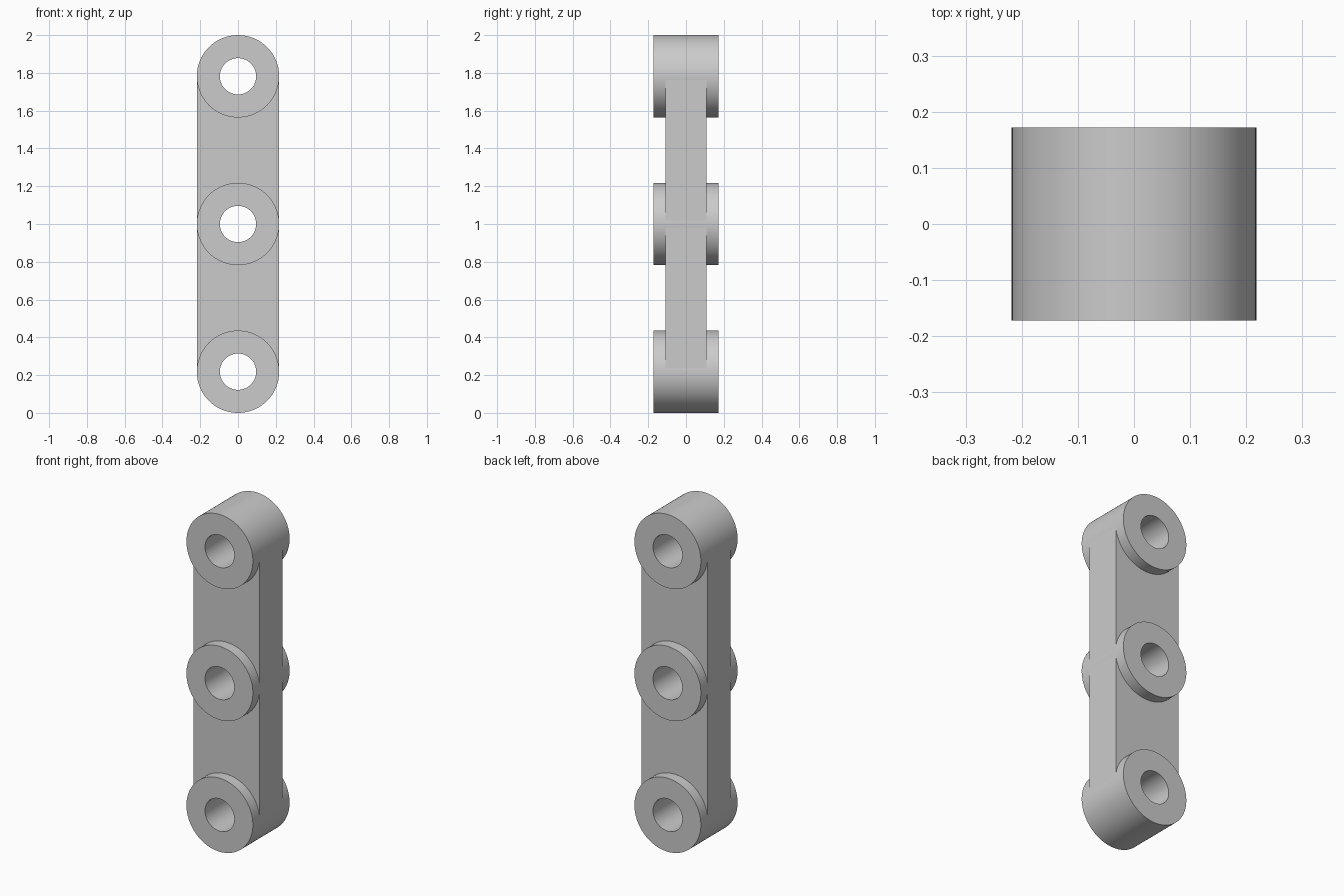
import bpy
import math

cube = bpy.data.objects.get("Cube")
if cube:
    bpy.data.objects.remove(cube, do_unlink=True)

BOSS_R, HOLE_R = 0.218, 0.096
BOSS_DEPTH, BAR_DEPTH = 0.344, 0.216
BAR_HALF = 0.217
CENTRES = (BOSS_R, 1.0, 2.0 - BOSS_R)

grey = bpy.data.materials.new("plain grey")
grey.use_nodes = True
colour = (0.6, 0.6, 0.6, 1.0)
grey.diffuse_color = colour
grey.node_tree.nodes["Principled BSDF"].inputs["Base Color"].default_value = colour


def cylinder(name, radius, depth, z, sides):
    """Cylinder lying along the y axis."""
    bpy.ops.mesh.primitive_cylinder_add(
        vertices=sides, radius=radius, depth=depth,
        location=(0, 0, z), rotation=(math.pi / 2, 0, 0))
    ob = bpy.context.object
    ob.name = name
    ob.data.materials.append(grey)
    return ob


def combine(target, tool, operation):
    """Apply a boolean and discard the tool object."""
    tool.hide_render = True
    mod = target.modifiers.new("join", "BOOLEAN")
    mod.operation = operation
    mod.solver = "EXACT"
    mod.object = tool
    bpy.context.view_layer.objects.active = target
    bpy.ops.object.modifier_apply(modifier=mod.name)
    bpy.data.objects.remove(tool, do_unlink=True)


# Flat bar running between the end bosses
bpy.ops.mesh.primitive_cube_add(size=1, location=(0, 0, 1))
link = bpy.context.object
link.name = "link_bar"
link.scale = (2 * BAR_HALF, BAR_DEPTH, CENTRES[2] - CENTRES[0])
bpy.ops.object.transform_apply(location=True, rotation=True, scale=True)
link.data.materials.append(grey)

# Thick round bosses
for z in CENTRES:
    combine(link, cylinder("boss", BOSS_R, BOSS_DEPTH, z, 96), "UNION")

# Pin holes through each boss
for z in CENTRES:
    combine(link, cylinder("pin_hole", HOLE_R, 1.0, z, 96), "DIFFERENCE")

# Smooth the round walls, keep rims and bar edges crisp
bpy.ops.object.select_all(action="DESELECT")
link.select_set(True)
bpy.context.view_layer.objects.active = link
bpy.ops.object.shade_smooth_by_angle(angle=math.radians(5))
